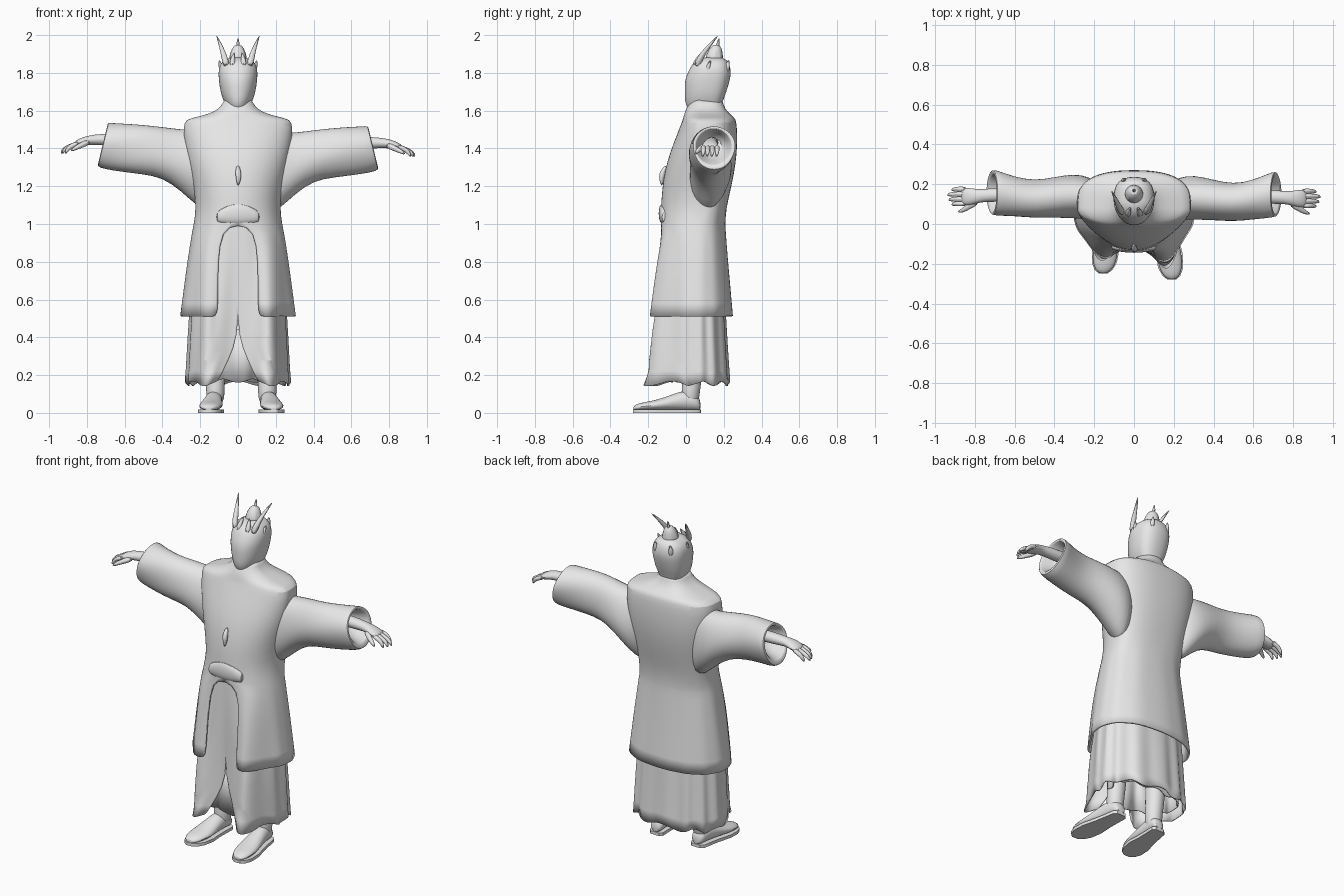
import bpy, bmesh
from math import sin, cos, pi, asin, exp, copysign
from mathutils import Vector

if "Cube" in bpy.data.objects:
    bpy.data.objects.remove(bpy.data.objects["Cube"])

grey = bpy.data.materials.new("plain grey")
grey.use_nodes = True
grey.diffuse_color = (0.8, 0.8, 0.8, 1)
grey.node_tree.nodes["Principled BSDF"].inputs["Base Color"].default_value = (0.8, 0.8, 0.8, 1)


def loft(name, rings, closed=True, thick=0, levels=1):
    """Skin a list of equal-length rings: a capped solid, or a cloth welded where its edges meet."""
    bm = bmesh.new()
    rows = [[bm.verts.new(p) for p in ring] for ring in rings]
    n = len(rows[0])
    for a, b in zip(rows, rows[1:]):
        for i in range(n if closed else n - 1):
            j = (i + 1) % n
            bm.faces.new((a[i], b[i], b[j], a[j]))
    if closed:
        bm.faces.new(rows[0])
        bm.faces.new(rows[-1][::-1])
        bmesh.ops.recalc_face_normals(bm, faces=bm.faces)
    else:
        bmesh.ops.remove_doubles(bm, verts=bm.verts, dist=0.0001)
    mesh = bpy.data.meshes.new(name)
    bm.to_mesh(mesh)
    bm.free()
    mesh.materials.append(grey)
    ob = bpy.data.objects.new(name, mesh)
    bpy.context.collection.objects.link(ob)
    if levels:
        smooth = ob.modifiers.new("smooth", "SUBSURF")
        smooth.levels = smooth.render_levels = levels
    if thick:
        solid = ob.modifiers.new("cloth", "SOLIDIFY")
        solid.thickness = thick
        solid.offset = -1
    bpy.ops.object.select_all(action='DESELECT')
    bpy.context.view_layer.objects.active = ob
    ob.select_set(True)
    bpy.ops.object.shade_smooth_by_angle(angle=0.7)
    return ob


def power(v, p):
    return copysign(abs(v) ** p, v)


def body_ring(z, w, front, back, gap=0, lobe=0, pleat=0, n=57, mid=0.08, hem=0, box=0.7):
    """Horizontal outline: round front, boxier back, optional front opening and knee lobes."""
    ring = []
    a0 = asin(min(gap / w, 1))
    for i in range(n):
        t = -pi / 2 + a0 + (2 * pi - 2 * a0) * i / (n - 1)
        c, s = cos(t), sin(t)
        k = 1 + pleat * sin(13 * t + 0.8 * sin(3 * t))
        x = w * power(c, 0.95 if s < 0 else 0.85) * k
        y = mid + (mid - front if s < 0 else back - mid) * power(s, 1 if s < 0 else box) * k
        if s < 0:  # the left knee pushes forward more than the right
            y -= lobe * (1 if x > 0 else .7) * exp(-((abs(x) - 0.165) / 0.07) ** 2)
        ring.append(Vector((x, y, z + hem * sin(9 * t))))
    return ring


def oval(center, ry, rz, n=16, shear=0, ripple=0):
    """Upright outline across the x axis, used for sleeves and arms."""
    x, y, z = center
    return [Vector((x - shear * sin(2 * pi * i / n),
                    y + ry * cos(2 * pi * i / n) * (1 + ripple * sin(6 * pi * i / n + 9 * x)),
                    z + rz * sin(2 * pi * i / n))) for i in range(n)]


def tube(name, points, radii, n=8):
    """Tapered round tube through the points."""
    pts = [Vector(p) for p in points]
    rings = []
    for i, p in enumerate(pts):
        d = (pts[min(i + 1, len(pts) - 1)] - pts[max(i - 1, 0)]).normalized()
        u = d.orthogonal().normalized() if i == 0 else (u - d * u.dot(d)).normalized()
        v = d.cross(u)
        rings.append([p + radii[i] * (u * cos(2 * pi * k / n) + v * sin(2 * pi * k / n)) for k in range(n)])
    return loft(name, rings)


# Long outer coat with squared shoulders, open at the front below the belt
coat = [(1.66, .07, .03, .19), (1.61, .095, .0, .205), (1.58, .16, -.01, .235), (1.56, .25, -.015, .258),
        (1.545, .288, -.02, .266), (1.48, .288, -.045, .272), (1.38, .278, -.085, .27),
        (1.28, .255, -.112, .257), (1.18, .232, -.127, .236), (1.08, .222, -.133, .212)]
rings = [body_ring(*r, box=.62) for r in coat]
for z, w, f, b, gap, lobe, mid in [(1.0, .235, -.135, .208, 0, .01, .07), (.97, .242, -.134, .209, .085, .02, .065),
                                   (.8, .268, -.138, .222, .1, .05, .06), (.65, .288, -.142, .236, .1, .065, .055),
                                   (.512, .306, -.148, .248, .1, .075, .05)]:
    rings.append(body_ring(z, w, f, b, gap, lobe, pleat=.006, mid=mid, box=.88))
loft("outer_coat", rings, closed=False, thick=.012)

# Pleated under robe bulging over each knee, with a split hem
rings = [body_ring(z, w, f, b, gap, lobe, pleat, n=101, hem=hem, mid=.06, box=.95)
         for z, w, f, b, gap, lobe, pleat, hem in [
    (1.15, .19, -.10, .19, 0, 0, 0, 0), (.9, .21, -.118, .185, 0, .01, .01, 0),
    (.6, .252, -.122, .205, 0, .065, .02, 0), (.4, .262, -.12, .215, 0, .105, .028, 0),
    (.28, .27, -.12, .222, .045, .125, .03, 0), (.155, .276, -.12, .23, .1, .14, .03, .012)]]
loft("under_robe", rings, closed=False, thick=.008)
loft("inner_hem", [body_ring(z, w, f, b, 0, 0, .04, n=81, hem=.01) for z, w, f, b in
                   [(.45, .2, -.06, .17), (.17, .22, -.08, .19)]], closed=False, thick=.006)

# Head, with a beardlike flat chin
head = [(1.56, .065, .05, .18), (1.615, .055, .005, .185), (1.65, .078, -.008, .195), (1.70, .094, -.008, .215),
        (1.76, .102, -.008, .232), (1.80, .105, .008, .24), (1.845, .098, .03, .232),
        (1.872, .07, .06, .215), (1.885, .03, .1, .18)]
loft("head", [body_ring(*r, n=25, mid=.12)[:-1] for r in head])

# Hair bun, its pin, and the crown points
tube("hair_bun", [(0, .15, 1.85), (0, .15, 1.89), (0, .16, 1.925), (0, .165, 1.95)], [.058, .05, .038, .018])
tube("bun_pin", [(0, .165, 1.93), (0, .17, 1.955), (0, .175, 1.985)], [.012, .009, .004])
for s, side in ((1, "left"), (-1, "right")):
    tube(side + "_crown_horn", [(s * .058, .055, 1.83), (s * .072, .075, 1.88), (s * .085, .11, 1.93),
                                (s * .115, .172, 2.0)], [.02, .018, .012, .003])
    tube(side + "_front_point", [(s * .03, .045, 1.83), (s * .03, .06, 1.87), (s * .018, .085, 1.91)],
         [.02, .015, .003])
    tube(side + "_temple_point", [(s * .086, .11, 1.80), (s * .092, .12, 1.84), (s * .1, .13, 1.868)],
         [.016, .012, .003])
    tube(side + "_back_point", [(s * .05, .212, 1.80), (s * .052, .22, 1.84), (s * .05, .226, 1.87)],
         [.02, .014, .003])

sleeve = [(.15, 1.04, 1.50, .01, .19), (.23, 1.085, 1.485, .015, .235), (.30, 1.155, 1.485, .02, .245),
          (.40, 1.228, 1.498, .02, .225), (.50, 1.245, 1.508, .015, .205), (.60, 1.258, 1.515, .025, .225),
          (.68, 1.272, 1.518, .03, .255), (.72, 1.285, 1.522, .035, .268)]
for s, side in ((1, "left"), (-1, "right")):
    up, back = (0, 0) if s > 0 else (.017, .01)

    # Wide sleeve, turned back inside the cuff
    rings = [oval((s * x, (f + b) / 2 + back, (lo + hi) / 2 + up), (b - f) / 2, (hi - lo) / 2, n=20,
                  shear=s * .03 * max(0, (x - .4) / .32), ripple=.05) for x, lo, hi, f, b in sleeve]
    for x, r in ((.715, .096), (.66, .075), (.60, .05)):
        rings.append(oval((s * x, .145 + back, 1.41 + up), r, r, n=20, shear=s * .022))
    loft(side + "_sleeve", rings)

    # Forearm and hand
    arm = [(.55, .14, 1.43, .04, .04), (.74, .135, 1.43, .034, .03), (.78, .13, 1.428, .034, .026),
           (.82, .128, 1.42, .045, .025), (.855, .128, 1.408, .045, .02), (.87, .128, 1.402, .035, .012)]
    loft(side + "_hand", [oval((s * x, y + back, z + up), ry, rz, n=12) for x, y, z, ry, rz in arm])
    for k, (y, tip) in enumerate([(.165, .915), (.14, .937), (.115, .93), (.092, .915)]):
        tube(f"{side}_finger_{k + 1}", [(s * .84, y + back, 1.412 + up), (s * .88, y + back, 1.398 + up),
             (s * (tip - .012), y + back, 1.38 + up), (s * tip, y + back - .005, 1.355 + up)],
             [.015, .014, .012, .006])
    tube(side + "_thumb", [(s * .785, .105 + back, 1.42 + up), (s * .83, .078 + back, 1.40 + up),
                           (s * .86, .058 + back, 1.385 + up), (s * .885, .05 + back, 1.37 + up)],
         [.019, .016, .012, .006])

    # Leg, shoe and sole, toes slightly turned out
    hip = .155 if s > 0 else -.12
    ahead = 0 if s > 0 else .03
    tube(side + "_leg", [(hip, .05, .5), (hip, .04, .25), (hip, .025, .12), (hip, .02, .04)],
         [.07, .058, .049, .052], n=12)
    shoe, sole = [], []
    for y, w, h in [(.078, .025, .06), (.06, .042, .10), (.0, .046, .125), (-.07, .052, .10),
                    (-.15, .065, .07), (-.22, .06, .058), (-.26, .042, .048), (-.28, .018, .035)]:
        cx = hip + s * (.07 - y) * .10
        y += ahead * (.08 - y) / .35
        shoe.append([Vector((cx + w * cos(2 * pi * i / 14), y, .012 + max(0, h / 2 - .006)
                     * (1 + sin(2 * pi * i / 14)))) for i in range(14)])
        sole.append([Vector((cx + dx * (w + .003), y, z)) for dx, z in ((-1, 0), (1, 0), (1, .018), (-1, .018))])
    loft(side + "_shoe", shoe)
    loft(side + "_sole", sole, levels=0)

# Draped sash over the waist, hanging knot on the chest
rings = []
for k in range(9):
    x = -.115 + .23 * k / 8
    bulge = 1 - (x / .13) ** 2
    rings.append(oval((x, -.108 - .02 * bulge, 1.03 + .025 * bulge), .018, .02 + .035 * bulge, n=10))
loft("waist_sash", rings)
tube("chest_knot", [(0, -.10, 1.31), (0, -.122, 1.28), (.004, -.13, 1.25), (0, -.128, 1.20)],
     [.008, .016, .018, .004])
